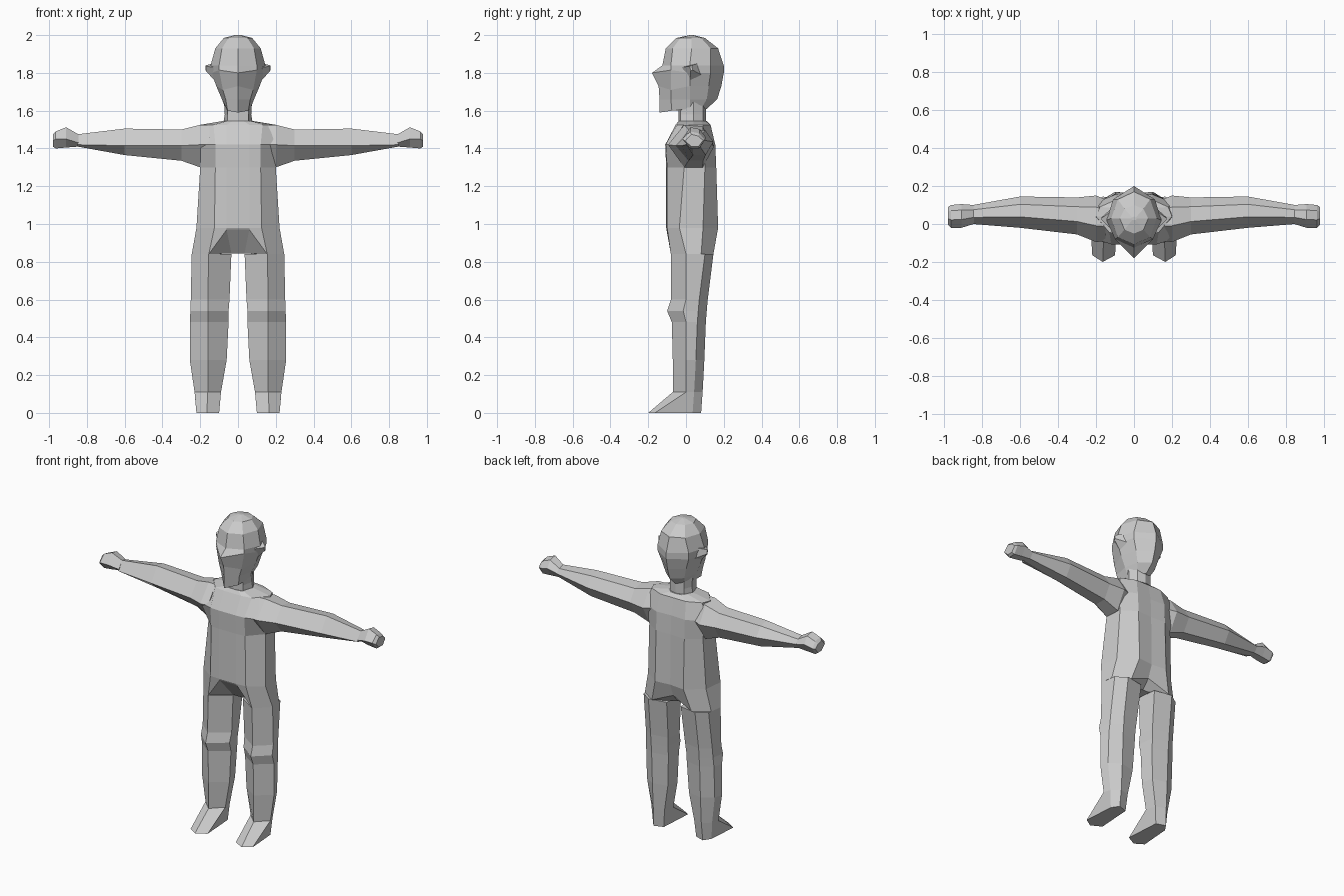
import bpy, bmesh

grey = bpy.data.materials.new("plain_grey")
grey.diffuse_color = (0.6, 0.6, 0.6, 1)


def loft(name, rings, mirror=False):
    """Skin a stack of equal-sized closed rings and cap both ends."""
    bm = bmesh.new()
    loops = [[bm.verts.new(p) for p in ring] for ring in rings]
    n = len(rings[0])
    for a, b in zip(loops, loops[1:]):
        for i in range(n):
            j = (i + 1) % n
            bm.faces.new((a[i], a[j], b[j], b[i]))
    bm.faces.new(loops[0])
    bm.faces.new(loops[-1])
    bmesh.ops.remove_doubles(bm, verts=bm.verts, dist=0.0005)
    bmesh.ops.recalc_face_normals(bm, faces=bm.faces)
    me = bpy.data.meshes.new(name)
    bm.to_mesh(me)
    bm.free()
    me.materials.append(grey)
    ob = bpy.data.objects.new(name, me)
    bpy.context.collection.objects.link(ob)
    if mirror:
        ob.modifiers.new("Mirror", 'MIRROR').use_mirror_merge = False
    return ob


def full(half, z):
    """Half outline from front centre to back centre, completed across x = 0.
    A point may carry its own height as third value."""
    pts = [(p[0], p[1], p[2] if len(p) > 2 else z) for p in half]
    return pts + [(-x, y, h) for x, y, h in reversed(pts[1:-1])]


# torso, from the neck base down to the crotch
torso = [
    (1.545, [(0, -.04), (.03, -.04), (.06, -.03), (.08, .04), (.07, .08), (.04, .105), (0, .11)]),
    (1.525, [(0, -.055), (.06, -.055), (.13, -.045), (.20, .04), (.18, .09), (.09, .13), (0, .13)]),
    (1.42, [(0, -.11), (.06, -.11), (.12, -.107), (.21, -.08), (.21, .11), (.10, .155), (0, .15)]),
    (1.30, [(0, -.105), (.06, -.105), (.12, -.10), (.20, -.01), (.19, .10), (.10, .16), (0, .155)]),
    (0.98, [(0, -.105), (.06, -.105), (.125, -.10), (.22, -.035), (.205, .09), (.10, .17), (0, .16)]),
    (0.84, [(0, -.10, .97), (.06, -.10, .97), (.155, -.08), (.245, 0), (.235, .08), (.14, .145), (0, .13, .90)]),
    (0.845, [(0, 0), (.035, 0), (.04, .01), (.05, .03), (.05, .05), (.035, .08), (0, .08)]),
]
loft("torso", [full(h, z) for z, h in torso])

# neck
loft("neck", [full([(0, -.04), (.055, -.03), (r, .04), (.05, .09), (0, .105)], z)
              for z, r in ((1.52, .08), (1.58, .07), (1.66, .075))])

# head: pointed nose line at the front, ridge at the back
head = [
    (2.0, [(0, .02), (.01, .02), (.015, .03), (.01, .035), (0, .04)]),
    (1.985, [(0, -.05), (.05, -.03), (.075, .03), (.05, .08), (0, .10)]),
    (1.93, [(0, -.107), (.085, -.07), (.12, .03), (.085, .13), (0, .17)]),
    (1.84, [(0, -.125), (.10, -.08), (.145, .02), (.11, .13), (0, .20)]),
    (1.80, [(0, -.18), (.10, -.08, 1.815), (.14, .02), (.11, .13), (0, .20)]),
    (1.73, [(0, -.145), (.08, -.08, 1.71), (.115, .02), (.085, .12), (0, .187)]),
    (1.66, [(0, -.14), (.065, -.08), (.085, .02), (.065, .11), (0, .165)]),
    (1.60, [(0, -.14, 1.59), (.055, -.075), (.065, .02, 1.61), (.045, .08, 1.61), (0, .11, 1.61)]),
]
loft("head", [full(h, z) for z, h in head])

# ears: small pointed wedges
loft("ear", [
    [(.13, -.02, 1.83), (.13, .06, 1.85), (.12, .08, 1.79), (.115, .02, 1.75)],
    [(.17, .02, 1.835), (.172, .03, 1.84), (.172, .035, 1.815), (.17, .025, 1.81)],
], mirror=True)

# arms: (x, front y, back y, top z, front edge z, bottom z)
arm = [
    (.15, -.09, .13, 1.525, 1.42, 1.31),
    (.20, -.095, .15, 1.525, 1.42, 1.30),
    (.30, -.055, .14, 1.50, 1.415, 1.335),
    (.60, -.02, .145, 1.505, 1.415, 1.365),
    (.85, .0, .10, 1.475, 1.42, 1.41),
]


def arm_ring(x, f, b, t, m, u):
    w = b - f
    return [(x, f, m), (x, f + w * .35, t), (x, b - w * .25, t - .01),
            (x, b, (t + u) / 2), (x, b - w * .25, u), (x, f + w * .35, u)]


loft("arm", [arm_ring(*a) for a in arm], mirror=True)

# fists
loft("hand", [arm_ring(*a) for a in (
    (.845, .0, .10, 1.475, 1.43, 1.41),
    (.91, -.02, .105, 1.512, 1.45, 1.405),
    (.965, -.02, .10, 1.49, 1.45, 1.40),
    (.98, -.005, .09, 1.475, 1.44, 1.41))], mirror=True)

# legs: (z, ridge x, ridge y, outer x, inner x, side edge y, back y)
leg = [
    (.84, .155, -.08, .245, .035, .0, .145),
    (.60, .16, -.08, .25, .045, .0, .115),
    (.54, .16, -.10, .252, .05, -.015, .11),
    (.48, .16, -.075, .255, .05, .0, .105),
    (.28, .16, -.07, .255, .06, .0, .097),
    (.11, .16, -.07, .23, .09, .0, .088),
    (.0, .165, -.20, .22, .10, -.165, .08),
]
loft("leg", [[(rx, ry, z), (ox, sy, z), (ox - .015, by - .045, z), (rx + .01, by, z),
              (ix + .015, by - .02, z), (ix, sy, z)]
             for z, rx, ry, ox, ix, sy, by in leg], mirror=True)
